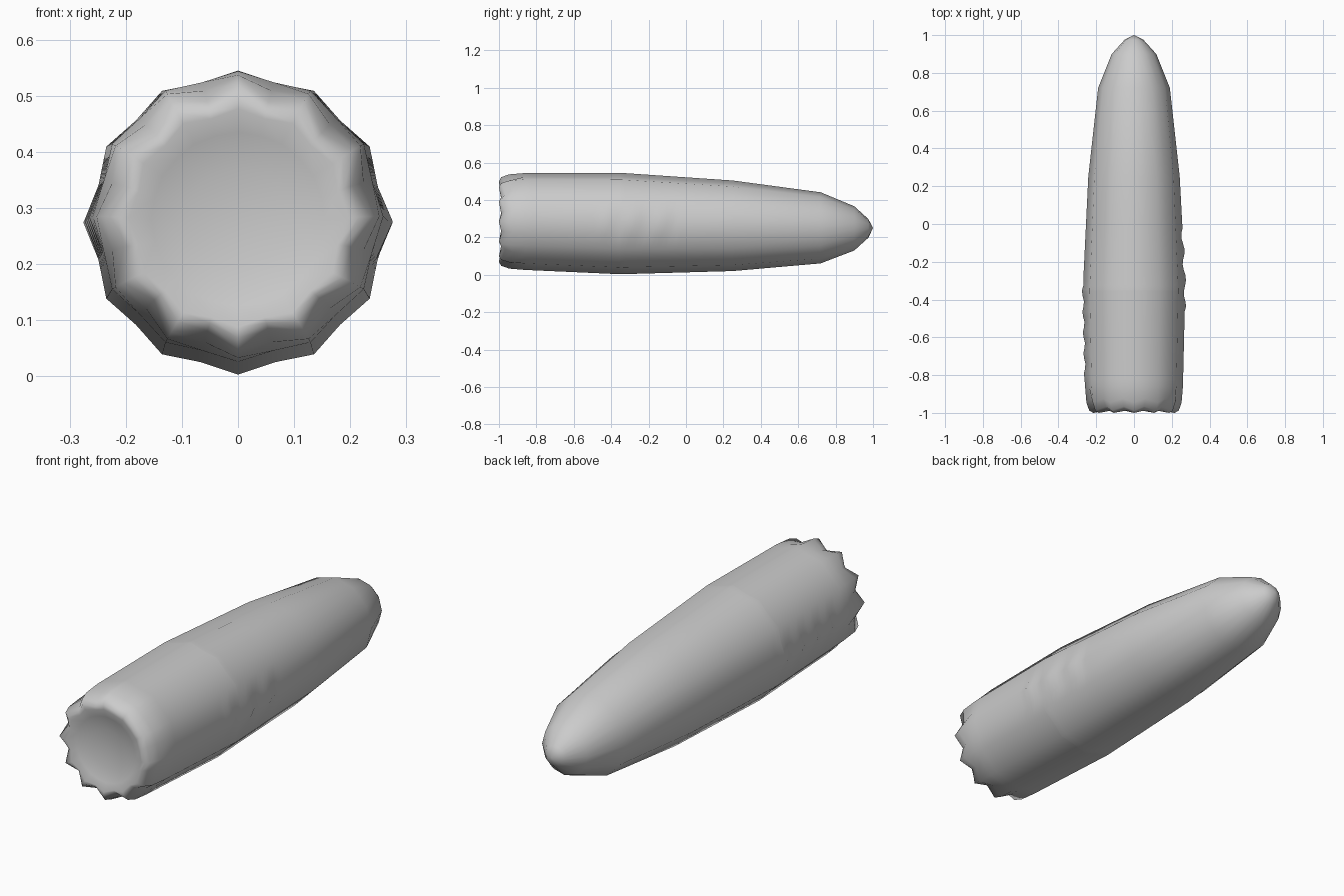
import bpy, bmesh, math

cube = bpy.data.objects.get("Cube")
if cube:
    bpy.data.objects.remove(cube, do_unlink=True)

grey = bpy.data.materials.new("plain grey")
grey.use_nodes = True
COLOUR = (0.6, 0.6, 0.6, 1)
grey.diffuse_color = COLOUR
grey.node_tree.nodes["Principled BSDF"].inputs["Base Color"].default_value = COLOUR

RIDGES = 12
SIDES = RIDGES * 2

# Profile along the body: y, centre height, ridge radius, groove ratio, groove setback
END = [
    (-0.966, 0.28, 0.09, 1.0, 0.0),
    (-0.98, 0.28, 0.155, 0.99, 0.0),
    (-0.997, 0.282, 0.195, 0.94, 0.008),
    (-1.0, 0.284, 0.215, 0.91, 0.016),
    (-0.988, 0.285, 0.237, 0.89, 0.022),
    (-0.945, 0.285, 0.252, 0.92, 0.02),
]
BODY = [
    (-0.86, 0.285, 0.259, 0.955, 0.0),
    (-0.35, 0.274, 0.271, 0.95, 0.0),
    (0.25, 0.262, 0.242, 0.955, 0.0),
    (0.72, 0.251, 0.19, 0.966, 0.0),
    (0.9, 0.248, 0.118, 0.966, 0.0),
    (0.975, 0.248, 0.05, 0.94, 0.0),
]


def body_at(y):
    """Interpolate the body profile at a given length."""
    for a, b in zip(BODY, BODY[1:]):
        if a[0] <= y <= b[0]:
            t = (y - a[0]) / (b[0] - a[0])
            return tuple(p + (q - p) * t for p, q in zip(a, b))


def bump(side, y):
    """Small knobs along the two side ridges."""
    if side == 0 and -0.46 < y < -0.02:
        return 0.007 * math.cos((y + 0.29) * math.tau / 0.15)
    if side == RIDGES and -0.84 < y < -0.3:
        return 0.005 * math.cos((y + 0.36) * math.tau / 0.11)
    return 0.0


# Extra rings where the knobs are
extra = [-0.82 + 0.0275 * i for i in range(30)]
stations = sorted([s[0] for s in BODY] + extra)
profile = END + [body_at(y) for y in stations]

bm = bmesh.new()
rings = []
for y, centre, radius, groove, setback in profile:
    ring = []
    for i in range(SIDES):
        angle = math.tau * i / SIDES
        low = i % 2
        r = radius * (groove if low else 1) + bump(i, y)
        ring.append(bm.verts.new((r * math.cos(angle), y + setback * low,
                                  centre + r * math.sin(angle))))
    rings.append(ring)

# Skin the rings, then close the dished end and the pointed tip
for a, b in zip(rings, rings[1:]):
    for i in range(SIDES):
        j = (i + 1) % SIDES
        bm.faces.new((a[i], a[j], b[j], b[i]))
for ring, point in ((rings[0], (0, -0.96, 0.28)), (rings[-1], (0, 1, 0.25))):
    centre = bm.verts.new(point)
    for i in range(SIDES):
        bm.faces.new((ring[i], ring[(i + 1) % SIDES], centre))
bmesh.ops.recalc_face_normals(bm, faces=bm.faces)
for face in bm.faces:
    face.smooth = True

mesh = bpy.data.meshes.new("ridged_body")
bm.to_mesh(mesh)
bm.free()
mesh.materials.append(grey)
body = bpy.data.objects.new("ridged_body", mesh)
bpy.context.collection.objects.link(body)
